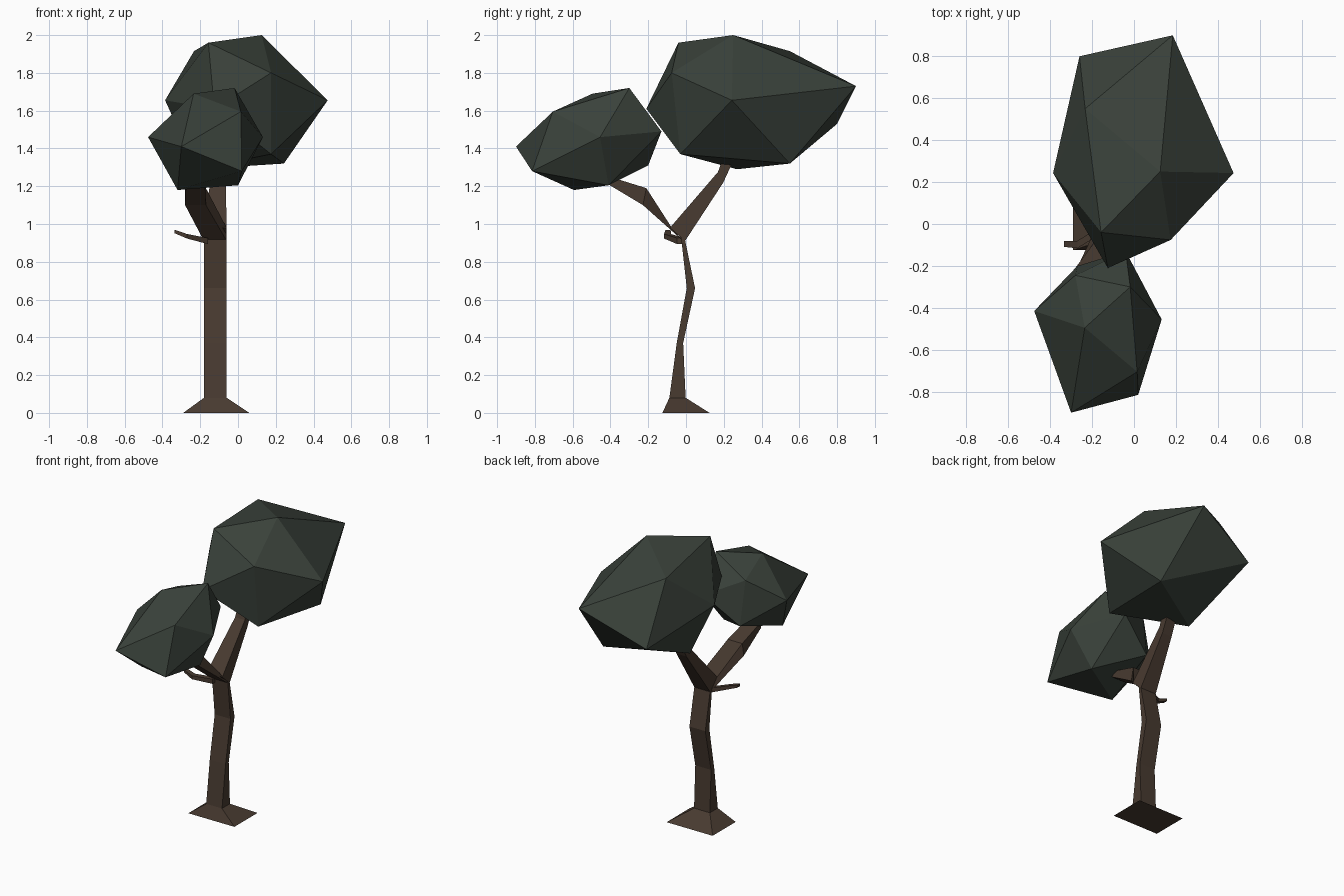
import bpy, bmesh
from mathutils import Vector


def material(name, colour):
    m = bpy.data.materials.new(name)
    m.diffuse_color = (*colour, 1)
    return m


bark = material("bark", (0.065, 0.043, 0.030))
leaf = material("leaf", (0.042, 0.054, 0.043))


def add_object(name, bm, mat):
    bmesh.ops.recalc_face_normals(bm, faces=bm.faces)
    me = bpy.data.meshes.new(name)
    bm.to_mesh(me)
    bm.free()
    me.materials.append(mat)
    bpy.context.collection.objects.link(bpy.data.objects.new(name, me))


def limb(name, sections, axis=(1, 0, 0)):
    """Four-sided limb; section = centre, half width along axis, half depth (y, z)."""
    bm = bmesh.new()
    rings = []
    for centre, w, dy, dz in sections:
        c, u, v = Vector(centre), Vector(axis) * w, Vector((0, dy, dz))
        rings.append([bm.verts.new(p) for p in (c - u - v, c + u - v, c + u + v, c - u + v)])
    for a, b in zip(rings, rings[1:]):
        for i in range(4):
            j = (i + 1) % 4
            bm.faces.new((a[i], a[j], b[j], b[i]))
    bm.faces.new(rings[0][::-1])
    bm.faces.new(rings[-1])
    add_object(name, bm, bark)


def foliage(name, points):
    """Faceted leaf clump wrapped around twelve corner points."""
    bm = bmesh.new()
    for p in points:
        bm.verts.new(p)
    bmesh.ops.convex_hull(bm, input=bm.verts)
    add_object(name, bm, leaf)


# Trunk with flared foot
limb("trunk", [
    ((-0.115, 0, 0), 0.175, 0.125, 0),
    ((-0.12, -0.045, 0.08), 0.06, 0.043, 0),
    ((-0.12, -0.032, 0.37), 0.06, 0.017, 0),
    ((-0.12, 0.026, 0.66), 0.06, 0.022, 0),
    ((-0.12, -0.015, 0.92), 0.06, 0.011, -0.01),
])

# Two main branches
limb("back_branch", [
    ((-0.12, -0.045, 0.945), 0.06, 0.04, -0.035),
    ((-0.103, 0.183, 1.247), 0.037, 0.014, -0.028),
    ((-0.10, 0.23, 1.36), 0.035, 0.025, -0.015),
])
limb("front_branch", [
    ((-0.12, -0.045, 0.945), 0.06, 0.03, -0.035),
    ((-0.225, -0.219, 1.145), 0.055, -0.009, -0.045),
    ((-0.225, -0.42, 1.235), 0.05, 0, -0.02),
])

# Small side twig
limb("twig", [
    ((-0.16, -0.03, 0.91), 0.018, 0, 0.016),
    ((-0.27, -0.098, 0.935), 0.018, 0, 0.012),
    ((-0.335, -0.095, 0.96), 0.014, 0, 0.009),
], axis=(0, 1, 0))

# Leaf clumps
foliage("large_foliage", [
    (0.125, 0.25, 2.0), (-0.157, -0.04, 1.96), (-0.233, 0.55, 1.915),
    (0.185, 0.90, 1.73), (-0.26, 0.80, 1.53), (0.243, 0.55, 1.32),
    (-0.22, 0.27, 1.29), (0.175, -0.03, 1.37), (-0.125, -0.21, 1.61),
    (0.475, 0.243, 1.655), (0.175, -0.076, 1.80), (-0.386, 0.243, 1.655),
])
foliage("small_foliage", [
    (-0.30, -0.90, 1.41), (0.015, -0.705, 1.595), (-0.235, -0.495, 1.69),
    (-0.018, -0.30, 1.72), (-0.04, -0.13, 1.49), (-0.27, -0.20, 1.31),
    (0.0, -0.41, 1.205), (-0.32, -0.593, 1.18), (0.02, -0.815, 1.28),
    (0.132, -0.455, 1.46), (-0.476, -0.415, 1.46), (-0.28, -0.245, 1.61),
])
